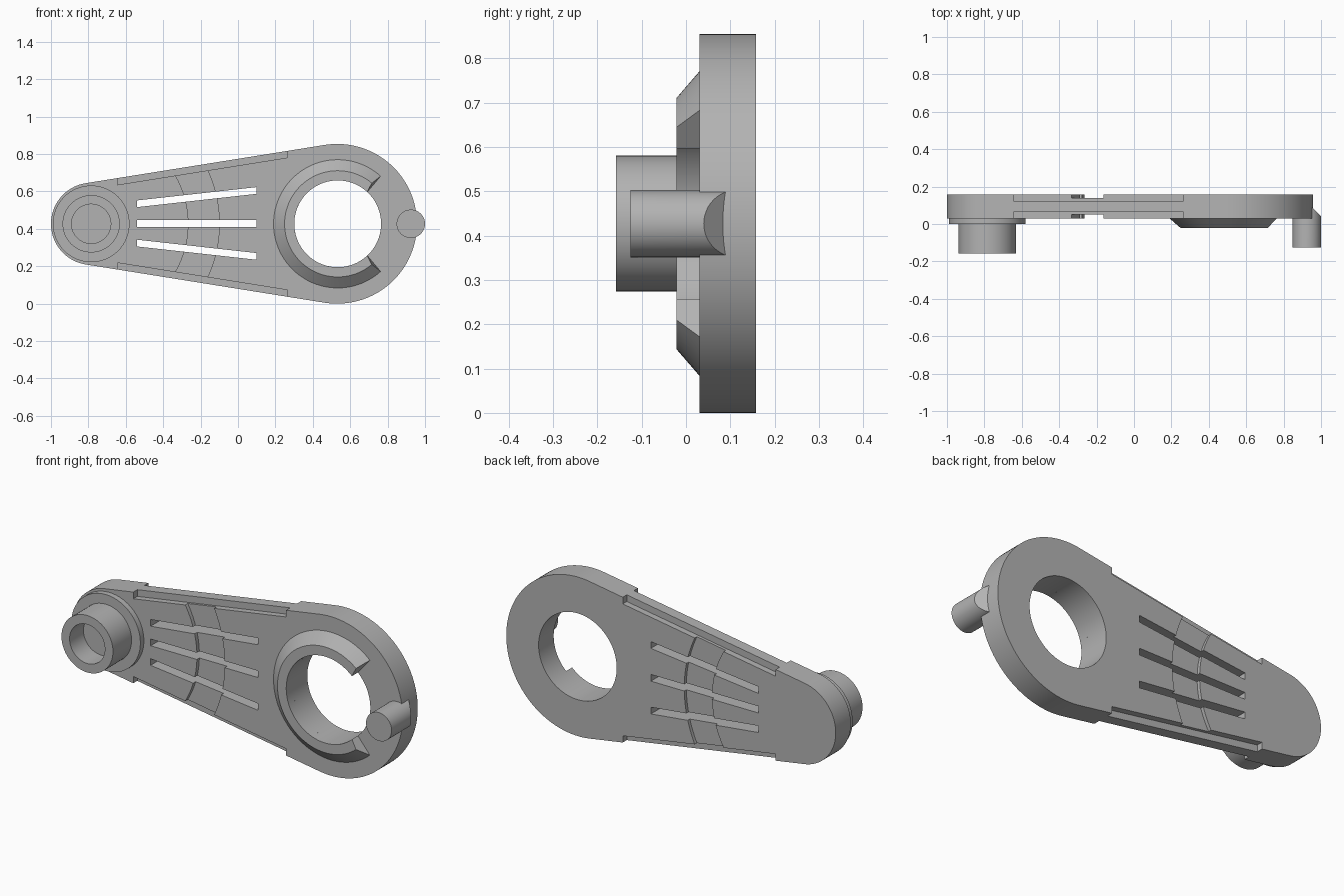
import bpy, bmesh, math

cube = bpy.data.objects.get("Cube")
if cube:
    bpy.data.objects.remove(cube, do_unlink=True)

# One plain grey material
GREY = (0.45, 0.45, 0.45, 1)
grey = bpy.data.materials.new("plain grey")
grey.use_nodes = True
grey.diffuse_color = GREY
grey.node_tree.nodes["Principled BSDF"].inputs["Base Color"].default_value = GREY

MID = 0.427                      # height of the long axis
SMALL_X, SMALL_R = -0.78, 0.22   # small end
BIG_X, BIG_R = 0.53, 0.427       # large end
HOLE_X, HOLE_R = 0.533, 0.232
FRONT, BACK = 0.03, 0.158        # plate faces
TILT = math.asin((BIG_R - SMALL_R) / (BIG_X - SMALL_X))


def arc(x, r, a0, a1, n):
    """Points (x, z) along an arc, angles in radians."""
    steps = [a0 + (a1 - a0) * i / n for i in range(n + 1)]
    return [(x + r * math.cos(a), MID + r * math.sin(a)) for a in steps]


def circle(x, r, n=64):
    return arc(x, r, 0, math.tau, n)[:-1]


def finish(name, bm):
    bmesh.ops.recalc_face_normals(bm, faces=bm.faces)
    mesh = bpy.data.meshes.new(name)
    bm.to_mesh(mesh)
    bm.free()
    mesh.materials.append(grey)
    ob = bpy.data.objects.new(name, mesh)
    bpy.context.collection.objects.link(ob)
    return ob


def prism(name, pts, y0, y1):
    """Extrude an x-z outline from y0 to y1."""
    bm = bmesh.new()
    face = bm.faces.new([bm.verts.new((x, y0, z)) for x, z in pts])
    new = bmesh.ops.extrude_face_region(bm, geom=[face])["geom"]
    verts = [v for v in new if isinstance(v, bmesh.types.BMVert)]
    bmesh.ops.translate(bm, verts=verts, vec=(0, y1 - y0, 0))
    return finish(name, bm)


def activate(ob):
    bpy.ops.object.select_all(action='DESELECT')
    ob.select_set(True)
    bpy.context.view_layer.objects.active = ob


def cut(ob, pts, y0, y1):
    cutter = prism("cutter", pts, y0, y1)
    cutter.hide_render = True
    mod = ob.modifiers.new("cut", 'BOOLEAN')
    mod.operation, mod.solver, mod.object = 'DIFFERENCE', 'EXACT', cutter
    activate(ob)
    bpy.ops.object.modifier_apply(modifier=mod.name)
    bpy.data.objects.remove(cutter, do_unlink=True)


def smooth(ob):
    activate(ob)
    bpy.ops.object.shade_smooth_by_angle(angle=math.radians(30))


# Tapered arm plate: two round ends joined by tangent sides
side = math.pi / 2 + TILT
plate = prism("arm_plate",
              arc(BIG_X, BIG_R, -side, side, 72)
              + arc(SMALL_X, SMALL_R, side, math.tau - side, 48), FRONT, BACK)
cut(plate, circle(HOLE_X, HOLE_R, 80), -0.1, 0.3)


# Rebates along both long edges, leaving a thin rib in the middle
def edge_z(x):
    return SMALL_R / math.cos(TILT) + (x - SMALL_X) * math.tan(TILT)


LAYERS = ((-0.1, 0.064), (0.124, 0.3))
for sign in (1, -1):
    ends = [(-0.643, -0.036), (0.265, -0.036), (0.265, 0.1), (-0.643, 0.1)]
    strip = [(x, MID + sign * (edge_z(x) + off)) for x, off in ends]
    for y0, y1 in LAYERS:
        cut(plate, strip, y0, y1)

# Shallow curved band across both faces
spread = math.radians(38)
band = arc(SMALL_X, 0.515, -spread, spread, 32) + arc(SMALL_X, 0.68, spread, -spread, 32)
for y0, y1 in ((-0.1, 0.051), (0.14, 0.3)):
    cut(plate, band, y0, y1)

# Three fanned slots
for fan in (-1, 0, 1):
    mid_line = [(-0.54, MID + 0.002 + fan * 0.105), (0.098, MID + 0.002 + fan * 0.176)]
    (xa, za), (xb, zb) = mid_line
    w = 0.018
    cut(plate, [(xa, za - w), (xb, zb - w), (xb, zb + w), (xa, za + w)], -0.1, 0.3)
smooth(plate)

# Hub on the small end: flange and blind-bored boss
HUB_X = -0.785
flange = prism("hub_flange", circle(HUB_X, 0.205), 0, FRONT)
smooth(flange)
boss = prism("hub_boss", circle(HUB_X, 0.153), -0.158, 0.01)
cut(boss, circle(HUB_X, 0.105), -0.3, -0.04)
smooth(boss)

# Open sloped collar around the large hole
bm = bmesh.new()
section = [(HOLE_R, FRONT, 47), (HOLE_R, -0.021, 47), (0.284, -0.021, 50), (0.343, FRONT, 48)]
rings = []
STEPS = 64
for i in range(STEPS + 1):
    ring = []
    for r, y, gap in section:
        a = math.radians(gap + (360 - 2 * gap) * i / STEPS)
        ring.append(bm.verts.new((HOLE_X + r * math.cos(a), y, MID + r * math.sin(a))))
    rings.append(ring)
for a, b in zip(rings, rings[1:]):
    for j in range(4):
        k = (j + 1) % 4
        bm.faces.new((a[j], a[k], b[k], b[j]))
bm.faces.new(rings[0])
bm.faces.new(rings[-1])
smooth(finish("hole_collar", bm))

# Crank pin with its overhanging back cut at a slant
pin = prism("crank_pin", circle(0.924, 0.076, 48), -0.125, 0.12)
for v in pin.data.vertices:
    if v.co.y > 0:
        v.co.y = 1.04 - v.co.x
cut(pin, [(0.8, 0.3), (1.05, 0.3), (1.05, 0.55), (0.8, 0.55)], 0.12, 0.3)
smooth(pin)
